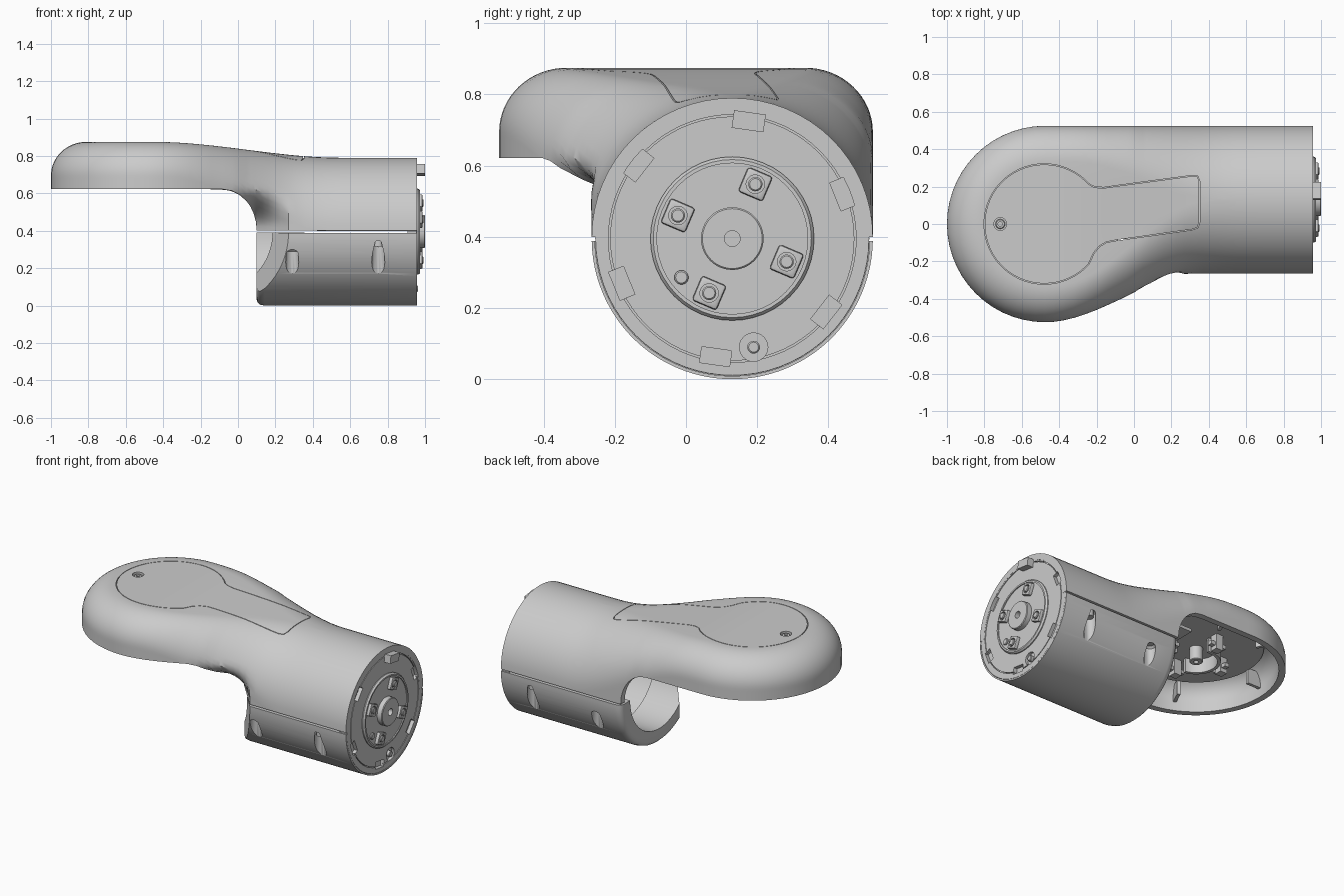
import bpy, bmesh
from math import sin, cos, pi, radians, sqrt
from mathutils import Matrix, Vector

if "Cube" in bpy.data.objects:
    bpy.data.objects.remove(bpy.data.objects["Cube"])

CY, CZ, R = 0.13, 0.395, 0.395      # barrel axis and radius
HX, HR, EX = -0.475, 0.525, 0.957   # head centre and radius, barrel end


def step(a, b, x):
    t = min(1, max(0, (x - a) / (b - a)))
    return t * t * (3 - 2 * t)


def mix(a, b, t):
    return a + (b - a) * t


def make(name, bm, mat=Matrix()):
    bmesh.ops.remove_doubles(bm, verts=bm.verts, dist=2e-5)
    bmesh.ops.recalc_face_normals(bm, faces=bm.faces)
    bm.transform(mat)
    me = bpy.data.meshes.new(name)
    bm.to_mesh(me)
    bm.free()
    ob = bpy.data.objects.new(name, me)
    bpy.context.collection.objects.link(ob)
    return ob


def finish(ob, cutters=()):
    bpy.ops.object.select_all(action='DESELECT')
    bpy.context.view_layer.objects.active = ob
    ob.select_set(True)
    for c in cutters:
        m = ob.modifiers.new("cut", 'BOOLEAN')
        m.operation, m.solver, m.object = 'DIFFERENCE', 'EXACT', c
    for m in list(ob.modifiers):
        bpy.ops.object.modifier_apply(modifier=m.name)
    bpy.ops.object.shade_smooth_by_angle(angle=radians(35))
    for c in cutters:
        bpy.data.objects.remove(c)
    return ob


def revolve(name, prof, mat, a0=0, a1=360, n=48):
    """Closed (radius, height) profile turned round local z."""
    bm = bmesh.new()
    rings = []
    for i in range(n + 1):
        a = radians(a0 + (a1 - a0) * i / n)
        rings.append([bm.verts.new((r * cos(a), r * sin(a), h)) for r, h in prof])
    k = len(prof)
    for p, q in zip(rings, rings[1:]):
        for j in range(k):
            bm.faces.new((p[j], q[j], q[(j + 1) % k], p[(j + 1) % k]))
    if a1 - a0 < 360:
        bm.faces.new(rings[0])
        bm.faces.new(rings[-1])
    return make(name, bm, mat)


def disc(name, r, z0, z1, mat, hole=0, n=48, bevel=0.004):
    return revolve(name, [(hole, z0), (r, z0), (r, z1 - bevel), (r - bevel, z1), (hole, z1)], mat, n=n)


def boxes(name, items, mat=Matrix()):
    """Boxes joined in one mesh: (radius, angle, sx, sy, z0, z1), turned round local z."""
    bm = bmesh.new()
    for r, a, sx, sy, z0, z1 in items:
        m = (Matrix.Rotation(radians(a), 4, 'Z') @ Matrix.Translation((r, 0, (z0 + z1) / 2))
             @ Matrix.Diagonal((sx, sy, z1 - z0, 1)))
        bmesh.ops.create_cube(bm, size=1, matrix=m)
    return make(name, bm, mat)


# Upper body: profile swept round the plan outline, from barrel end round the head and back
def low_y(x): return mix(-HR, CY - R, step(HX, 0.36, x))


def bottom(x):
    if x <= -0.08:
        return 0.622
    return 0.4 + 0.222 * sqrt(max(0, 1 - ((x + 0.08) / 0.18) ** 2))


def tuck(x, y, z):
    """Pull the overhang under the head in towards the barrel and its slanted mouth."""
    lim = CY - R + max(0, 0.27 - max(x, 0.08)) * 1.1
    if y < lim:
        y = mix(y, lim, step(-0.06, 0.09, x) * (1 - step(0.42, 0.63, z)))
    return x, y, z


xs = [EX, 0.7, 0.55, 0.48, 0.42, 0.36, 0.31, 0.27, 0.23, 0.19, 0.16, 0.13, 0.1, 0.096, 0.085, 0.068,
      0.045, 0.01, -0.03, -0.08, -0.14, -0.2, -0.26, -0.32, -0.38, -0.43, HX]
mid = lambda x: (x, (low_y(x) + HR) / 2)
rail = [((x, low_y(x)), mid(x)) for x in xs]
for i in range(1, 28):
    a = -pi / 2 - pi * i / 28
    rail.append(((HX + HR * cos(a), HR * sin(a)), mid(HX)))
rail += [((x, HR), mid(x)) for x in reversed(xs)]

bm = bmesh.new()
rows = []
for (x, y), (sx, sy) in rail:
    top = mix(0.875, 0.79, step(-0.45, 0.55, x))
    zb, t = bottom(x), step(-0.35, 0.52, x)
    L = sqrt((sx - x) ** 2 + (sy - y) ** 2)
    a, b = min(L, mix(0.19, R, t)), min(top - zb, mix(0.18, R, t))
    pts = [tuck(x, y, mix(zb, top - b, j / 5)) for j in range(5)]
    steps = [(a * (1 - cos(k * pi / 32)), top - b + b * sin(k * pi / 32)) for k in range(17)]
    steps += [(mix(a, L, k / 3), top) for k in (1, 2, 3)]
    pts += [tuck(mix(x, sx, d / L), mix(y, sy, d / L), z) for d, z in steps]
    rows.append([bm.verts.new(p) for p in pts])
for p, q in zip(rows, rows[1:]):
    for j in range(len(p) - 1):
        bm.faces.new((p[j], q[j], q[j + 1], p[j + 1]))
body = make("upper_body", bm)
if sum(p.normal.z * p.area for p in body.data.polygons) < 0:
    body.data.flip_normals()
sol = body.modifiers.new("wall", 'SOLIDIFY')
sol.thickness, sol.offset = 0.04, -1

# Keyhole-shaped seam of the top cover, cut as a thin wall
key = [(-0.48 + 0.32 * cos(radians(a)), 0.32 * sin(radians(a))) for a in range(42, 319, 6)]
key += [(-0.215, -0.155), (-0.185, -0.12), (-0.15, -0.098), (-0.1, -0.088), (0.31, -0.03), (0.34, -0.02),
        (0.35, 0.01), (0.35, 0.23), (0.34, 0.255), (0.31, 0.258), (-0.1, 0.203), (-0.16, 0.194),
        (-0.2, 0.196), (-0.225, 0.203)]
bm = bmesh.new()
n = len(key)
loops = []
for s in (-0.002, 0.002):
    for z in (0.68, 1.0):
        loop = []
        for i, p in enumerate(key):
            d = (Vector(key[(i + 1) % n]) - Vector(key[i - 1])).normalized()
            loop.append(bm.verts.new((p[0] + d.y * s, p[1] - d.x * s, z)))
        loops.append(loop)
for p, q in ((0, 1), (1, 3), (3, 2), (2, 0)):
    for i in range(n):
        k = (i + 1) % n
        bm.faces.new((loops[p][i], loops[p][k], loops[q][k], loops[q][i]))
seam = make("seam_cutter", bm)
hole_at = Matrix.Translation((-0.715, 0, 0))
finish(body, [seam, disc("screw_cutter", 0.034, 0.855, 1, hole_at, n=24)])
finish(disc("cover_screw", 0.026, 0.82, 0.868, hole_at, hole=0.012, n=24))
finish(boxes("cover_backing", [(0.08, 0, 0.57, 0.36, 0.66, 0.68)], Matrix.Translation((0, 0.10, 0))))

# Frames: barrel end faces +x, head socket faces down
END = Matrix(((0, 0, 1, EX), (1, 0, 0, CY), (0, 1, 0, CZ), (0, 0, 0, 1)))
HEAD = Matrix.Translation((HX, 0, 0.77)) @ Matrix.Rotation(pi, 4, 'X')

# Lower barrel half with a thick lip at the mouth, cut on a slant at the front
shell = revolve("lower_shell", [(R, 0), (R, -0.815), (0.39, -0.84), (0.378, -0.853), (0.36, -0.858),
                                (0.30, -0.858), (0.30, -0.62), (0.335, -0.60), (0.335, -0.06),
                                (0.386, -0.055), (0.386, 0)], END, 181, 359, 64)
bm = bmesh.new()
tri = [bm.verts.new((x, y, -0.1)) for x, y in ((0.05, -0.02), (0.32, -0.32), (0.05, -0.45))]
face = bm.faces.new(tri)
ext = bmesh.ops.extrude_face_region(bm, geom=[face])["geom"]
bmesh.ops.translate(bm, verts=[v for v in ext if isinstance(v, bmesh.types.BMVert)], vec=(0, 0, 0.7))
cutters = [make("mouth_cutter", bm)]
for x, top in ((0.29, 0.30), (0.75, 0.355)):
    for s in (-1, 1):
        at = Matrix.Translation((x, CY + s * 0.36, 0))
        cutters.append(disc("slot_cutter", 0.035, -0.1, top, at, n=24, bevel=0.012))
for s in (-1, 1):
    finish(disc("shell_screw", 0.028, 0.315, 0.36, Matrix.Translation((0.75, CY + s * 0.352, 0)), n=20))
finish(shell, cutters)

# Barrel end plate with seam ring and six latch notches
plate = disc("end_plate", 0.385, -0.05, -0.001, END, n=72, bevel=0.001)
angles = [22 + 60 * i for i in range(6)]
notches = boxes("notch_cutter", [(0.335, a, 0.045, 0.085, -0.025, 0.05) for a in angles], END)
groove = revolve("groove_cutter", [(0.343, -0.012), (0.348, -0.012), (0.348, 0.02), (0.343, 0.02)], END, n=72)
locator = END @ Matrix.Translation((0.06, -0.305, 0))
finish(plate, [notches, groove, disc("locator_cutter", 0.04, -0.02, 0.05, locator, n=24)])
finish(disc("end_screw", 0.018, -0.03, 0.005, locator, n=20))
finish(boxes("end_key", [(0.333, 82, 0.05, 0.09, -0.02, 0.042)], END))

# Barrel end connector: base disc, hub, pin and four square contact posts
finish(revolve("end_disc", [(0, 0), (0.23, 0), (0.23, 0.006), (0.222, 0.016), (0.212, 0.016),
                            (0.212, 0.009), (0, 0.009)], END))
finish(disc("end_hub", 0.088, 0, 0.043, END, hole=0.022))
for i in range(4):
    at = END @ Matrix.Rotation(radians(67 + 90 * i), 4, 'Z') @ Matrix.Translation((0.166, 0, 0))
    post = boxes("end_post", [(0, 0, 0.075, 0.075, 0, 0.03)], at)
    bev = post.modifiers.new("bevel", 'BEVEL')
    bev.width, bev.segments = 0.008, 2
    finish(post, [disc("post_cutter", 0.026, 0.01, 0.2, at, n=20)])
    finish(disc("end_contact", 0.02, 0, 0.036, at, n=20))
finish(disc("end_pin", 0.02, 0, 0.02, END @ Matrix.Translation((-0.143, -0.109, 0)), n=20))

# Head interior: mounting disc, contact posts with cross tabs, half-ring guide, wall ribs
finish(disc("head_mount", 0.40, -0.03, 0, HEAD, n=64))
for i in range(4):
    a = 90 * i
    finish(boxes("head_post", [(0.19, a, 0.05, 0.05, 0, 0.10), (0.19, a, 0.03, 0.11, 0.05, 0.075)], HEAD))
finish(disc("head_center_pin", 0.04, 0, 0.09, HEAD, hole=0.015, n=32))
finish(revolve("head_guide", [(0.125, 0), (0.145, 0), (0.145, 0.09), (0.125, 0.09)], HEAD, 100, 280, 32))
finish(boxes("head_ribs", [(0.44, a, 0.10, 0.02, -0.01, 0.09) for a in (70, 115, 180, 245, 290)], HEAD))
